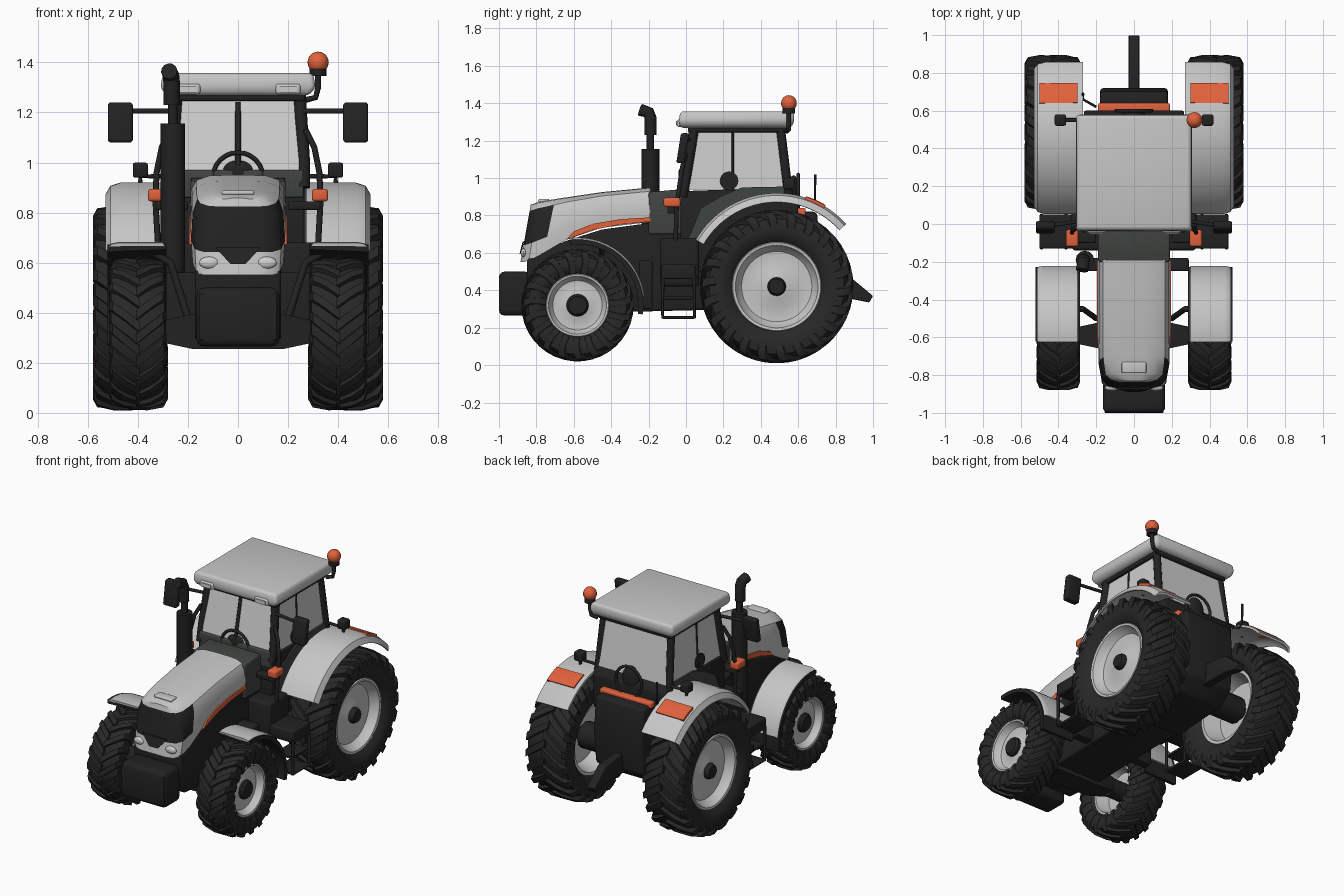
import bpy, bmesh, math
from mathutils import Matrix, Vector

if "Cube" in bpy.data.objects:
    bpy.data.objects.remove(bpy.data.objects["Cube"])


def mat(name, r, g, b):
    m = bpy.data.materials.new(name)
    m.diffuse_color = (r, g, b, 1)
    m.use_nodes = True
    m.node_tree.nodes["Principled BSDF"].inputs["Base Color"].default_value = m.diffuse_color
    return m


GREY = mat("body_grey", 0.56, 0.56, 0.56)
GLASS = mat("window_grey", 0.62, 0.62, 0.62)
BLACK = mat("black_trim", 0.016, 0.016, 0.017)
RUBBER = mat("tyre_rubber", 0.021, 0.021, 0.021)
GREEN = mat("dark_green_glass", 0.05, 0.06, 0.053)
ORANGE = mat("orange", 0.75, 0.12, 0.045)


def finish(name, bm, mats, bevel=0):
    bmesh.ops.recalc_face_normals(bm, faces=bm.faces)
    if bevel:
        edges = [e for e in bm.edges if len(e.link_faces) == 2 and e.calc_face_angle() > 0.5]
        bmesh.ops.bevel(bm, geom=edges, offset=bevel, segments=3, profile=0.5, affect='EDGES')
    me = bpy.data.meshes.new(name)
    bm.to_mesh(me)
    bm.free()
    for m in mats:
        me.materials.append(m)
    ob = bpy.data.objects.new(name, me)
    bpy.context.collection.objects.link(ob)
    return ob


def build(name, verts, faces, m, bevel=0, index=None, mats=None):
    bm = bmesh.new()
    vs = [bm.verts.new(v) for v in verts]
    for i, f in enumerate(faces):
        face = bm.faces.new([vs[k] for k in f])
        if index:
            face.material_index = index[i]
    return finish(name, bm, mats or [m], bevel)


def loft(name, rings, m, bevel=0):
    n = len(rings[0])
    faces = [(i * n + j, i * n + (j + 1) % n, (i + 1) * n + (j + 1) % n, (i + 1) * n + j)
             for i in range(len(rings) - 1) for j in range(n)]
    faces += [tuple(range(n)), tuple((len(rings) - 1) * n + j for j in range(n))]
    return build(name, [v for r in rings for v in r], faces, m, bevel)


def prism(name, pts, x0, x1, m, bevel=0):
    return loft(name, [[(x, y, z) for y, z in pts] for x in (x0, x1)], m, bevel)


def box(name, x, y, z, m, bevel=0.008):
    return prism(name, [(y[0], z[0]), (y[1], z[0]), (y[1], z[1]), (y[0], z[1])], x[0], x[1], m, bevel)


def revolve(name, section, cy, cz, m, a0=0, a1=360, n=48):
    """Sweep a closed (x, radius) section about an axis along x."""
    full = a1 - a0 == 360
    rings = []
    for i in range(n if full else n + 1):
        a = math.radians(a0 + (a1 - a0) * i / n)
        rings.append([(x, cy + r * math.cos(a), cz + r * math.sin(a)) for x, r in section])
    if not full:
        return loft(name, rings, m)
    k = len(section)
    faces = [(i * k + j, i * k + (j + 1) % k, (i + 1) % n * k + (j + 1) % k, (i + 1) % n * k + j)
             for i in range(n) for j in range(k)]
    return build(name, [v for r in rings for v in r], faces, m)


def tube(name, pts, r, m=BLACK, cyclic=False):
    cu = bpy.data.curves.new(name, 'CURVE')
    cu.dimensions, cu.bevel_depth, cu.bevel_resolution, cu.use_fill_caps = '3D', r, 4, True
    sp = cu.splines.new('POLY')
    sp.points.add(len(pts) - 1)
    for p, c in zip(sp.points, pts):
        p.co = (*c, 1)
    sp.use_cyclic_u = cyclic
    ob = bpy.data.objects.new(name, cu)
    bpy.context.collection.objects.link(ob)
    bpy.ops.object.select_all(action='DESELECT')
    ob.select_set(True)
    bpy.context.view_layer.objects.active = ob
    bpy.ops.object.convert(target='MESH')
    ob = bpy.context.object
    ob.data.materials.clear()
    ob.data.materials.append(m)
    return ob


def ball(name, c, size, m):
    bm = bmesh.new()
    bmesh.ops.create_uvsphere(bm, u_segments=20, v_segments=12, radius=1,
                              matrix=Matrix.Translation(c) @ Matrix.Diagonal((*size, 1)))
    return finish(name, bm, [m])


def wheel(name, s, cx, cy, cz, R, w, rim, lugs):
    """Tyre carcass, chevron lugs, dished rim and hub; s is the side."""
    h, d = w / 2, R - rim
    half = [(0.7 * h, rim), (0.93 * h, rim + .2 * d), (h * .98, rim + .45 * d),
            (0.93 * h, rim + .72 * d), (0.7 * h, rim + .84 * d), (0.3 * h, rim + .88 * d)]
    sec = half + [(-x, r) for x, r in reversed(half)]
    revolve(name + "_tyre", [(s * (cx + x), r) for x, r in sec], cy, cz, RUBBER, n=64)
    verts, faces = [], []
    stations = [(-.06, R, 0), (.45, R, .5), (.88, R - .012, .95), (1.0, R - .045, 1.1), (.99, R - .085, 1.15)]
    pitch = 2 * math.pi / lugs
    for side in (-1, 1):
        for k in range(lugs):
            b = len(verts)
            for fx, rt, off in stations:
                for r, hw in ((rt - .045, .3), (rt, .2), (rt, -.2), (rt - .045, -.3)):
                    a = (k + .25 * side + off * .95 + hw) * pitch
                    x = fx if r == rt else min(fx, .9)
                    verts.append((s * (cx + side * x * h), cy - r * math.cos(a), cz + r * math.sin(a)))
            n = len(stations)
            faces += [(b + i * 4 + j, b + i * 4 + (j + 1) % 4, b + i * 4 + 4 + (j + 1) % 4, b + i * 4 + 4 + j)
                      for i in range(n - 1) for j in range(4)]
            faces += [(b, b + 1, b + 2, b + 3), tuple(b + n * 4 - 4 + j for j in range(4))]
    build(name + "_tread_lugs", verts, faces, RUBBER)
    rs = [(.72 * h, rim + .005), (.78 * h, rim), (.76 * h, rim * .94), (.55 * h, rim * .88), (.4 * h, rim * .8),
          (.35 * h, rim * .5), (.5 * h, rim * .3), (.5 * h, .01), (0, .01), (0, rim * .8),
          (-.72 * h, rim * .93), (-.72 * h, rim + .005)]
    revolve(name + "_rim", [(s * (cx + x), r) for x, r in rs], cy, cz, GREY)
    hr = .05 if rim > .2 else .06
    revolve(name + "_hub", [(s * (cx + x), r) for x, r in
                            ((-h, .001), (-h, hr), (.6 * h, hr), (.72 * h, hr * .8), (.72 * h, .001))],
            cy, cz, BLACK, n=16)


# Wheels, fenders and everything else that exists on both sides
for s, side in ((-1, "left"), (1, "right")):
    X = lambda a, b: (s * a, s * b)
    wheel(side + "_rear_wheel", s, .43, .485, .42, .41, .30, .235, 22)
    wheel(side + "_front_wheel", s, .40, -.58, .32, .30, .23, .165, 19)
    sec = [(.27, .5), (.47, .5), (.51, .487), (.53, .452), (.52, .45), (.5, .472), (.46, .485), (.27, .485)]
    revolve(side + "_rear_fender", [(s * x, r) for x, r in sec], .485, .42, GREY, 42, 150, 36)
    revolve(side + "_fender_light", [(s * x, r) for x, r in ((.3, .495), (.3, .508), (.5, .506), (.5, .48))],
            .485, .42, ORANGE, 59, 72, 6)
    revolve(side + "_front_fender_liner", [(s * x, r) for x, r in ((.285, .335), (.285, .352), (.522, .352), (.522, .325))],
            -.58, .32, BLACK, -8, 97, 24)
    revolve(side + "_front_fender", [(s * x, r) for x, r in
            ((.29, .345), (.3, .362), (.48, .362), (.505, .357), (.517, .345))], -.58, .32, GREY, 8, 97, 24)
    tube(side + "_fender_bracket", [(s * .2, -.5, .38), (s * .27, -.45, .6), (s * .34, -.45, .64)], .015)
    # hood stripe and headlights
    prism(side + "_hood_stripe", [(-.64, .672), (-.5, .722), (-.35, .752), (-.19, .767), (-.19, .79), (-.35, .78),
                                  (-.5, .755), (-.6, .715)], s * .18, s * .196, ORANGE)
    ball(side + "_headlight", (s * .115, -.868, .60), (.04, .016, .024), GLASS)
    # cab pillars, lower door glass, rails
    tube(side + "_front_pillar", [(s * .262, -.02, .9), (s * .262, .0, 1.0), (s * .245, .045, 1.27)], .026)
    tube(side + "_rear_pillar", [(s * .262, .55, .9), (s * .245, .505, 1.27)], .024)
    tube(side + "_door_divider", [(s * .264, .25, .93), (s * .249, .25, 1.27)], .006)
    prism(side + "_door_lower_glass", [(.01, .67), (.06, .67), (.2, .8), (.55, .9), (.55, .955), (.3, .95), (.2, .91),
                                       (.08, .84)], s * .25, s * .274, GREEN)
    revolve(side + "_seat_outline", [(s * .24, .001), (s * .24, .05), (s * .266, .05), (s * .266, .001)],
            .23, .985, BLACK, n=20)
    tube(side + "_grab_rail", [(s * .27, .0, 1.13), (s * .305, -.02, 1.06), (s * .325, -.035, .96),
                               (s * .33, -.05, .85), (s * .31, -.06, .5)], .012)
    box(side + "_indicator", X(.295, .36), (-.12, -.03), (.845, .895), ORANGE, .012)
    box(side + "_indicator_bracket", X(.2, .33), (-.1, -.04), (.81, .845), BLACK)
    # mirrors, lamps
    tube(side + "_mirror_arm", [(s * .25, .02, 1.205), (s * .46, -.01, 1.205)], .01)
    loft(side + "_mirror", [[(s * x, y + dy, z) for x, dy in ((.42, -.022), (.52, -.022), (.52, .022), (.42, .022))]
                            for y, z in ((-.03, 1.08), (-.005, 1.24))], BLACK, .012)
    box(side + "_work_lamp", X(.36, .42), (.52, .58), (.94, 1.0), BLACK, .01)
    tube(side + "_work_lamp_stalk", [(s * .27, .55, .945), (s * .39, .55, .945), (s * .39, .55, .90)], .01)
    box(side + "_roof_lamp", X(.15, .25), (-.048, .0), (1.272, 1.315), GREY, .012)
    box(side + "_roof_lamp_lens", X(.165, .235), (-.053, -.045), (1.28, 1.305), GLASS, 0)
    # tank, step ladder
    box(side + "_side_tank", X(.16, .33), (-.14, .07), (.42, .68), BLACK, .02)
    box(side + "_battery_box", X(.16, .29), (-.25, -.18), (.3, .56), BLACK, .01)
    box(side + "_upper_step", X(.3, .5), (-.13, .05), (.46, .54), BLACK, .01)
    for x in (.36, .49):
        tube(side + "_ladder_frame", [(s * x, -.125, .48), (s * x, -.125, .255), (s * x, .045, .255),
                                      (s * x, .045, .48)], .01)
    for z in (.255, .36):
        box(side + "_ladder_tread", X(.36, .49), (-.125, .045), (z - .008, z + .008), BLACK, .003)

# Hood: tilted cross-sections (y top, y bottom, half width, z top, z bottom)
secs = [(-.19, -.19, .19, .95, .765), (-.45, -.45, .19, .925, .735), (-.62, -.64, .19, .90, .67),
        (-.70, -.76, .187, .888, .60), (-.79, -.84, .172, .872, .56), (-.818, -.872, .14, .862, .55),
        (-.83, -.885, .09, .858, .55)]
prof = [(.25, 1), (.6, .985), (.87, .89), (.97, .7), (1, .3), (.97, 0)]
verts, faces, idx = [], [], []
for yt, yb, w, zt, zb in secs:
    ring = [(w * fx, yb + (yt - yb) * f, zb + (zt - zb) * f) for fx, f in prof]
    verts += ring + [(-x, y, z) for x, y, z in reversed(ring)]
for i in range(len(secs) - 1):
    for j in range(12):
        faces.append((i * 12 + j, i * 12 + (j + 1) % 12, i * 12 + 12 + (j + 1) % 12, i * 12 + 12 + j))
        idx.append(1 if i >= 3 and j in (2, 3, 7, 8) else 0)
for b in (0, 12 * (len(secs) - 1)):
    for j in range(5):
        faces.append((b + j, b + j + 1, b + 10 - j, b + 11 - j))
        idx.append(1 if b and j in (2, 3) else 0)
build("hood", verts, faces, GREY, index=idx, mats=[GREY, BLACK])
loft("grille_notch", [[(x, y + dy, z) for x, y, z in ((-.09, -.866, .66), (.09, -.866, .66), (.03, -.882, .595),
                                                      (-.03, -.882, .595))] for dy in (0, -.008)], BLACK)
box("hood_latch_plate", (-.065, .065), (-.79, -.73), (.87, .889), GREY, .008)

# Engine, chassis, axles and front weight
prism("engine_and_chassis", [(-.85, .42), (-.85, .57), (-.64, .665), (-.45, .725), (-.19, .76), (0, .76), (.3, .6),
                             (.3, .3), (-.5, .28), (-.8, .3)], -.172, .172, BLACK, .015)
box("front_weight", (-.165, .165), (-1.0, -.83), (.265, .5), BLACK, .03)
for i in range(9):
    x = -.144 + i * .036
    box("weight_rib", (x - .012, x + .012), (-1.0, -.95), (.29, .475), BLACK, .004)
loft("front_axle", [[(x, -.59 - h, .325 - h), (x, -.59 + h, .325 - h), (x, -.59 + h, .325 + h), (x, -.59 - h, .325 + h)]
                    for x, h in ((-.32, .04), (-.18, .07), (.18, .07), (.32, .04))], BLACK)
tube("rear_axle", [(-.4, .485, .42), (.4, .485, .42)], .085)
prism("rear_transmission", [(.2, .28), (.6, .3), (.7, .38), (.72, .6), (.7, .82), (.2, .82)], -.18, .18, BLACK, .02)
prism("rear_hitch", [(.6, .36), (.88, .355), (.98, .335), (1.0, .37), (.88, .47), (.6, .5)], -.028, .028, BLACK, .005)
box("rear_orange_bar", (-.19, .19), (.58, .64), (.80, .84), ORANGE, .01)

# Cab
prism("cab_base", [(-.03, .5), (-.03, .93), (.56, .95), (.6, .9), (.6, .7), (.5, .55), (.1, .5)], -.265, .265, BLACK, .01)
prism("cowl", [(-.2, .7), (-.2, .925), (-.03, .94), (0, .7)], -.19, .19, GREEN, .01)
box("windshield_lower_band", (-.262, .262), (-.038, .02), (.86, .97), GREEN, .008)
loft("cab_windows", [[(-x, y0, z), (x, y0, z), (x, y1, z), (-x, y1, z)]
                     for x, y0, y1, z in ((.262, -.03, .565, .94), (.248, .035, .515, 1.27))], GLASS)
box("cab_top_frame", (-.268, .268), (.01, .54), (1.245, 1.28), BLACK, .01)
loft("roof", [[(-x, y0, z), (x, y0, z), (x, y1, z), (-x, y1, z)]
              for x, y0, y1, z in ((.285, -.03, .56, 1.268), (.31, -.04, .58, 1.3), (.30, -.03, .575, 1.357))], GREY, .018)
tube("wiper", [(0, -.03, .97), (0, .03, 1.24)], .011)
circle = [(math.cos(k * math.pi / 12), math.sin(k * math.pi / 12)) for k in range(24)]
tube("steering_wheel", [(.1 * c, -.03, .94 + .1 * d) for c, d in circle], .009, BLACK, True)
ball("dashboard", (0, -.01, .96), (.07, .03, .05), BLACK)
tube("rear_ring", [(.095 * c, .6, .92 + .1 * d) for c, d in circle], .009, BLACK, True)
ball("rear_seat_back", (0, .575, .93), (.06, .03, .085), BLACK)
tube("antenna", [(-.2, .62, .87), (-.27, .66, .87), (-.27, .69, .88), (-.27, .69, 1.02)], .007)

# Exhaust and beacon
tube("exhaust_muffler", [(-.26, -.19, .47), (-.26, -.19, 1.155)], .049)
tube("exhaust_pipe", [(-.26, -.19, 1.14), (-.26, -.19, 1.25)], .02)
tube("exhaust_tip", [(-.265, -.19, 1.23), (-.265, -.19, 1.32), (-.268, -.2, 1.35), (-.275, -.245, 1.365)], .033)
tube("beacon_stalk", [(.27, .54, 1.25), (.31, .55, 1.26), (.32, .55, 1.3), (.32, .55, 1.36)], .012)
tube("beacon_base", [(.32, .55, 1.345), (.32, .55, 1.375)], .034)
ball("beacon", (.32, .55, 1.4), (.042, .042, .043), ORANGE)

# Smooth shading with sharp edges kept
bpy.ops.object.select_all(action='SELECT')
bpy.context.view_layer.objects.active = bpy.context.selected_objects[0]
bpy.ops.object.shade_smooth_by_angle(angle=math.radians(35))
